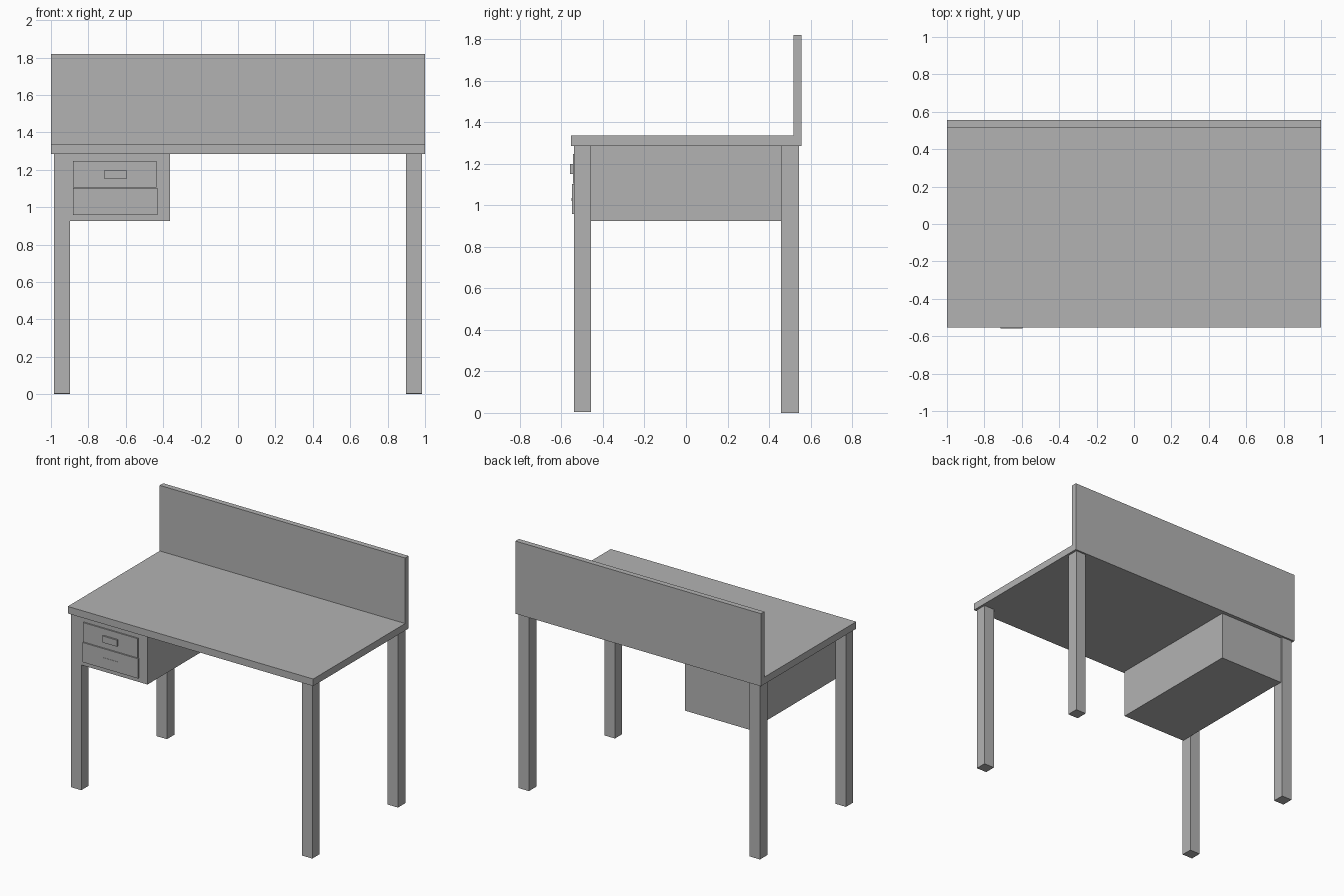
import bpy
import bmesh

if "Cube" in bpy.data.objects:
    bpy.data.objects.remove(bpy.data.objects["Cube"])

grey = bpy.data.materials.new("plain grey")
grey.diffuse_color = (0.45, 0.45, 0.45, 1.0)
grey.use_nodes = True
grey.node_tree.nodes["Principled BSDF"].inputs["Base Color"].default_value = grey.diffuse_color


def box(name, x, y, z):
    """Axis-aligned box from (min, max) ranges."""
    bm = bmesh.new()
    bmesh.ops.create_cube(bm, size=1.0)
    for v in bm.verts:
        for i, (lo, hi) in enumerate((x, y, z)):
            v.co[i] = hi if v.co[i] > 0 else lo
    mesh = bpy.data.meshes.new(name)
    bm.to_mesh(mesh)
    bm.free()
    mesh.materials.append(grey)
    obj = bpy.data.objects.new(name, mesh)
    bpy.context.collection.objects.link(obj)
    return obj


# Work surface and upright back panel
UNDER, TOP = 1.285, 1.337
box("tabletop", (-1, 1), (-0.553, 0.557), (UNDER, TOP))
box("back_panel", (-1, 1), (0.517, 0.557), (TOP, 1.82))

# Four square legs; the front pair is a hair shorter
for side, x in (("left", (-0.984, -0.899)), ("right", (0.899, 0.984))):
    box("front_leg_" + side, x, (-0.54, -0.457), (0.005, UNDER))
    box("back_leg_" + side, x, (0.457, 0.544), (0, UNDER))

# Drawer cabinet hung under the left end
box("drawer_cabinet", (-0.899, -0.363), (-0.535, 0.53), (0.925, UNDER))

# Drawer fronts
box("upper_drawer", (-0.882, -0.437), (-0.545, -0.50), (1.105, 1.247))
box("lower_drawer", (-0.882, -0.431), (-0.55, -0.50), (0.957, 1.102))

# Handles: the lower one is almost flush
box("upper_handle", (-0.715, -0.597), (-0.558, -0.54), (1.15, 1.198))
box("lower_handle", (-0.715, -0.597), (-0.552, -0.54), (1.022, 1.036))
